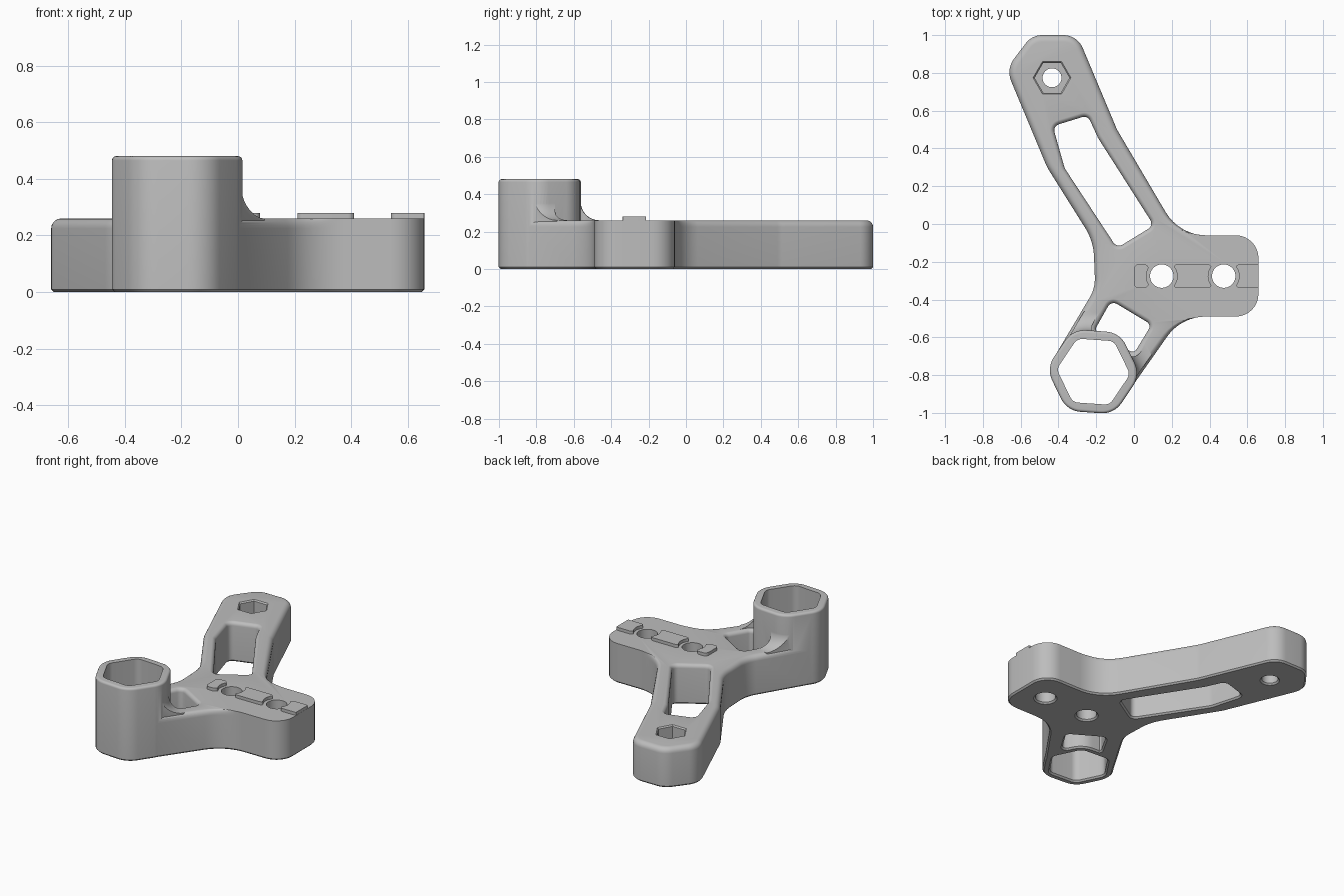
import bpy, bmesh, math
from mathutils import Vector

if "Cube" in bpy.data.objects:
    bpy.data.objects.remove(bpy.data.objects["Cube"], do_unlink=True)

grey = bpy.data.materials.new("mid_grey")
grey.use_nodes = True
COLOUR = (0.51, 0.51, 0.51, 1)
grey.diffuse_color = COLOUR
grey.node_tree.nodes["Principled BSDF"].inputs["Base Color"].default_value = COLOUR

PLATE, HIGH = 0.26, 0.48


def rounded(corners, steps=8):
    """Polygon of (x, y, radius) corners turned into a ring with arcs."""
    ring = []
    pts = [Vector(c[:2]) for c in corners]
    for i, p in enumerate(pts):
        a = (pts[i - 1] - p).normalized()
        b = (pts[(i + 1) % len(pts)] - p).normalized()
        r = corners[i][2]
        half = a.angle(b) / 2
        t = r / math.tan(half)
        centre = p + (a + b).normalized() * (r / math.sin(half))
        start, end = p + a * t - centre, p + b * t - centre
        turn = math.pi - 2 * half
        if start.x * end.y - start.y * end.x < 0:
            turn = -turn
        for k in range(steps + 1):
            f = turn * k / steps
            c, s = math.cos(f), math.sin(f)
            ring.append(centre + Vector((start.x * c - start.y * s, start.x * s + start.y * c)))
    area = sum(p.x * q.y - p.y * q.x for p, q in zip(ring, ring[1:] + ring[:1]))
    return ring if area > 0 else ring[::-1]


def ngon(x, y, radius, sides, turn=0):
    angles = [math.radians(turn) + math.tau * k / sides for k in range(sides)]
    return [Vector((x + radius * math.cos(a), y + radius * math.sin(a))) for a in angles]


def hexagon(radius, rounding):
    return rounded([(p.x, p.y, rounding) for p in ngon(-0.215, -0.782, radius, 6, -4)])


def loft(name, ring, levels, weight=None):
    """Solid stacked from copies of a ring, one per (height, outward offset)."""
    n = len(ring)
    miters = []
    for i, p in enumerate(ring):
        d1, d2 = (p - ring[i - 1]).normalized(), (ring[(i + 1) % n] - p).normalized()
        n1, n2 = Vector((d1.y, -d1.x)), Vector((d2.y, -d2.x))
        miters.append((n1 + n2) / (1 + n1.dot(n2)))
    bm = bmesh.new()
    rows = []
    for z, off in levels:
        row = []
        for p, m in zip(ring, miters):
            q = p + m * off * (weight(p, z) if weight else 1)
            row.append(bm.verts.new((q.x, q.y, z)))
        rows.append(row)
    for low, up in zip(rows, rows[1:]):
        for i in range(n):
            j = (i + 1) % n
            bm.faces.new((low[i], low[j], up[j], up[i]))
    bm.faces.new(rows[0][::-1])
    bm.faces.new(rows[-1])
    mesh = bpy.data.meshes.new(name)
    bm.to_mesh(mesh)
    bm.free()
    mesh.materials.append(grey)
    ob = bpy.data.objects.new(name, mesh)
    bpy.context.collection.objects.link(ob)
    return ob


def combine(target, other, operation):
    mod = target.modifiers.new("combine", "BOOLEAN")
    mod.object, mod.operation, mod.solver = other, operation, "EXACT"
    bpy.context.view_layer.objects.active = target
    bpy.ops.object.modifier_apply(modifier=mod.name)
    bpy.data.objects.remove(other, do_unlink=True)


def round_over(top, size, sign, steps=5):
    """Quarter-round levels ending at a given height."""
    angles = [math.pi / 2 * k / steps for k in range(steps + 1)]
    return [(top - size + size * math.sin(a), sign * size * (1 - math.cos(a))) for a in angles]


# Plate outline: tab, long arm and short arm
outline = rounded([
    (0.659, -0.49, 0.12), (0.659, -0.06, 0.12), (0.24, -0.06, 0.25),
    (-0.09, 0.50, 0.2), (-0.30, 1.0, 0.11), (-0.54, 1.0, 0.11),
    (-0.677, 0.82, 0.12), (-0.46, 0.30, 0.3), (-0.215, -0.09, 0.3),
    (-0.205, -0.34, 0.2), (-0.459, -0.766, 0.13), (-0.352, -0.985, 0.13),
    (-0.108, -1.0, 0.13), (0.25, -0.49, 0.25)])


def fade(p, z):
    # the tab keeps a sharp top edge
    return 1 if z < 0.1 else min(1, max(0, (0.32 - p.x) / 0.2))


body = loft("bracket_body", outline,
            [(0, -0.01), (0.01, 0)] + round_over(PLATE, 0.035, -1), fade)

# Flared fillet around the tower foot, kept within the plate
angles = [math.pi / 2 * k / 8 for k in range(9)]
flare = [(PLATE + 0.1 * (1 - math.sin(a)), 0.1 * (1 - math.cos(a))) for a in angles]
fillet = loft("fillet", hexagon(0.249, 0.125), [(0.21, 0.1)] + flare[::-1])
limit = loft("limit", outline, [(0.15, -0.012), (0.6, -0.012)])
combine(fillet, limit, "INTERSECT")
combine(body, fillet, "UNION")

# Long slot and small window
through = [(-0.01, 0.02), (0.01, 0)] + round_over(PLATE + 0.0005, 0.025, 1) + [(0.6, 0.025)]
slot = rounded([(-0.43, 0.518, 0.035), (-0.245, 0.575, 0.035), (-0.19, 0.455, 0.1),
                (0.105, -0.008, 0.035), (-0.09, -0.127, 0.035), (-0.367, 0.295, 0.1)])
window = rounded([(-0.12, -0.405, 0.035), (0.093, -0.533, 0.03),
                  (0.0, -0.685, 0.025), (-0.21, -0.565, 0.025)])
for ring in (slot, window):
    combine(body, loft("cutter", ring, through), "DIFFERENCE")

# Hollow hexagonal tower
tower = loft("tower", hexagon(0.25, 0.125),
             [(0, -0.01), (0.01, 0)] + round_over(HIGH, 0.015, -1))
combine(body, tower, "UNION")
bore = loft("bore", hexagon(0.195, 0.05), [(-0.01, 0.02), (0.01, 0), (0.6, 0)])
combine(body, bore, "DIFFERENCE")

# Nut recess and screw hole at the end of the long arm
NUT = (-0.434, 0.774)
nut = loft("nut", ngon(*NUT, 0.092, 6), [(0.13, 0), (0.252, 0), (0.27, 0.016)])
combine(body, nut, "DIFFERENCE")
drill = [(-0.01, 0.02), (0.01, 0), (0.6, 0)]
combine(body, loft("drill", ngon(*NUT, 0.05, 32), drill), "DIFFERENCE")

# Screw holes through the tab
TAB_HOLES = (0.147, 0.475)
for x in TAB_HOLES:
    combine(body, loft("drill", ngon(x, -0.276, 0.062, 40), drill), "DIFFERENCE")

# Raised locating pads, hollowed at the ends facing the holes
pads = []
for name, x0, x1, r1 in (("inner_pad", 0, 0.078, 0.025), ("middle_pad", 0.207, 0.413, 0.025),
                         ("outer_pad", 0.537, 0.658, 0.005)):
    ring = rounded([(x0, -0.339, 0.025), (x1, -0.339, r1), (x1, -0.213, r1), (x0, -0.213, 0.025)])
    pad = loft(name, ring, [(0.24, 0), (0.28, 0)])
    for x in TAB_HOLES:
        clear = loft("clear", ngon(x, -0.276, 0.082, 40), [(0.1, 0), (0.6, 0)])
        combine(pad, clear, "DIFFERENCE")
    pads.append(pad)

# Smooth shading with sharp edges kept
for ob in [body] + pads:
    bpy.ops.object.select_all(action="DESELECT")
    ob.select_set(True)
    bpy.context.view_layer.objects.active = ob
    bpy.ops.object.shade_smooth_by_angle(angle=math.radians(30))
